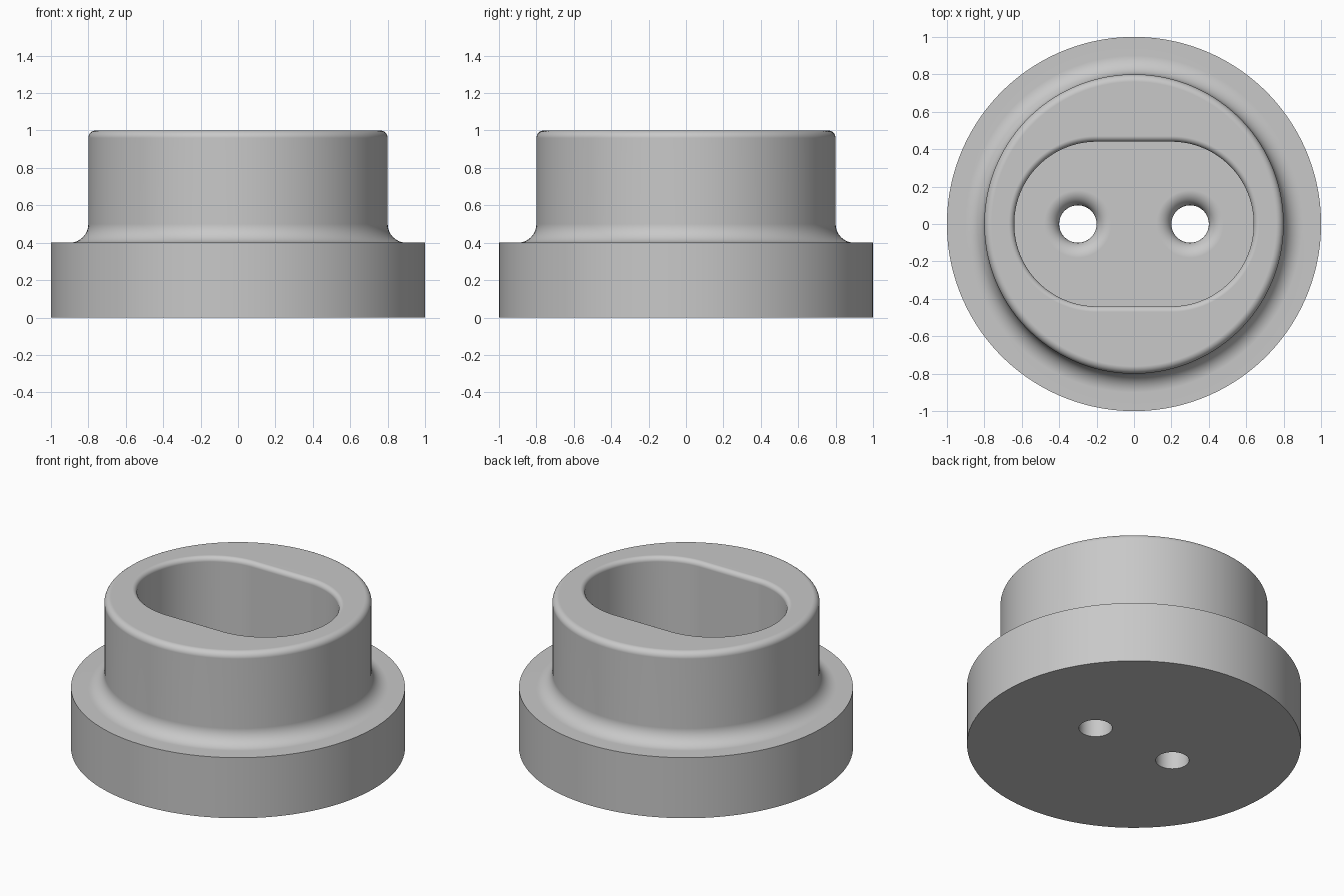
import bpy, bmesh
from math import sin, cos, pi

default_cube = bpy.data.objects.get("Cube")
if default_cube:
    bpy.data.objects.remove(default_cube, do_unlink=True)

grey = bpy.data.materials.new("matte grey")
grey.use_nodes = True
grey.diffuse_color = (0.58, 0.58, 0.58, 1)
grey.node_tree.nodes["Principled BSDF"].inputs["Base Color"].default_value = grey.diffuse_color

SEG = 128                                   # sides per round outline
BASE_R, BOSS_R, SLOT_R, HOLE_R = 1.0, 0.8, 0.44, 0.1
STEP, TOP = 0.4, 1.0                        # flange height, full height
SLOT_SPAN, HOLE_X = 0.2, 0.3


def arc(r, z, radius, start, end, steps=8):
    """Profile points (radius, height) along a fillet."""
    angles = [start + (end - start) * i / steps for i in range(steps + 1)]
    return [(r + radius * cos(a), z + radius * sin(a)) for a in angles]


def loft(name, profile, span=0, x=0, sides=SEG):
    """Closed solid: a circle, or a slot when span > 0, swept up a profile."""
    bm = bmesh.new()
    rings = []
    for r, z in profile:
        ring = []
        for i in range(sides):
            a = 2 * pi * (i + 0.5) / sides
            shift = span if cos(a) > 0 else -span
            ring.append(bm.verts.new((x + shift + r * cos(a), r * sin(a), z)))
        rings.append(ring)
    for low, high in zip(rings, rings[1:]):
        for i in range(sides):
            j = (i + 1) % sides
            bm.faces.new((low[i], low[j], high[j], high[i]))
    bm.faces.new(rings[0][::-1])
    bm.faces.new(rings[-1])
    mesh = bpy.data.meshes.new(name)
    bm.to_mesh(mesh)
    bm.free()
    obj = bpy.data.objects.new(name, mesh)
    bpy.context.collection.objects.link(obj)
    return obj


def flared(radius, bottom, top, fillet):
    """Cutter profile: straight wall opening out in a rounded rim."""
    rim = arc(radius + fillet, top - fillet, fillet, pi, pi / 2)
    return [(radius, bottom)] + rim + [(radius + fillet, top + 0.1)]


# Flange and boss as one turned body
body = loft("flanged_boss",
            [(BASE_R, 0), (BASE_R, STEP)]
            + arc(BOSS_R + 0.1, STEP + 0.1, 0.1, 1.5 * pi, pi)
            + arc(BOSS_R - 0.04, TOP - 0.04, 0.04, 0, pi / 2))
body.data.materials.append(grey)

# Slot pocket and two through holes with rounded mouths
cutters = [loft("slot_cutter", flared(SLOT_R, STEP, TOP, 0.03), SLOT_SPAN)]
for side, label in ((1, "left"), (-1, "right")):
    cutters.append(loft(label + "_hole_cutter", flared(HOLE_R, -0.1, STEP, 0.08),
                        x=side * HOLE_X, sides=64))

bpy.ops.object.select_all(action="DESELECT")
bpy.context.view_layer.objects.active = body
body.select_set(True)
for cutter in cutters:
    cutter.hide_render = True
    cutter.data.materials.append(grey)
    cut = body.modifiers.new(cutter.name, "BOOLEAN")
    cut.operation = "DIFFERENCE"
    cut.solver = "EXACT"
    cut.object = cutter
    bpy.ops.object.modifier_apply(modifier=cut.name)
    bpy.data.objects.remove(cutter, do_unlink=True)

# Smooth rounds, crisp corners
bpy.ops.object.shade_smooth_by_angle(angle=pi / 6)
weighted = body.modifiers.new("weighted_normals", "WEIGHTED_NORMAL")
weighted.keep_sharp = True
